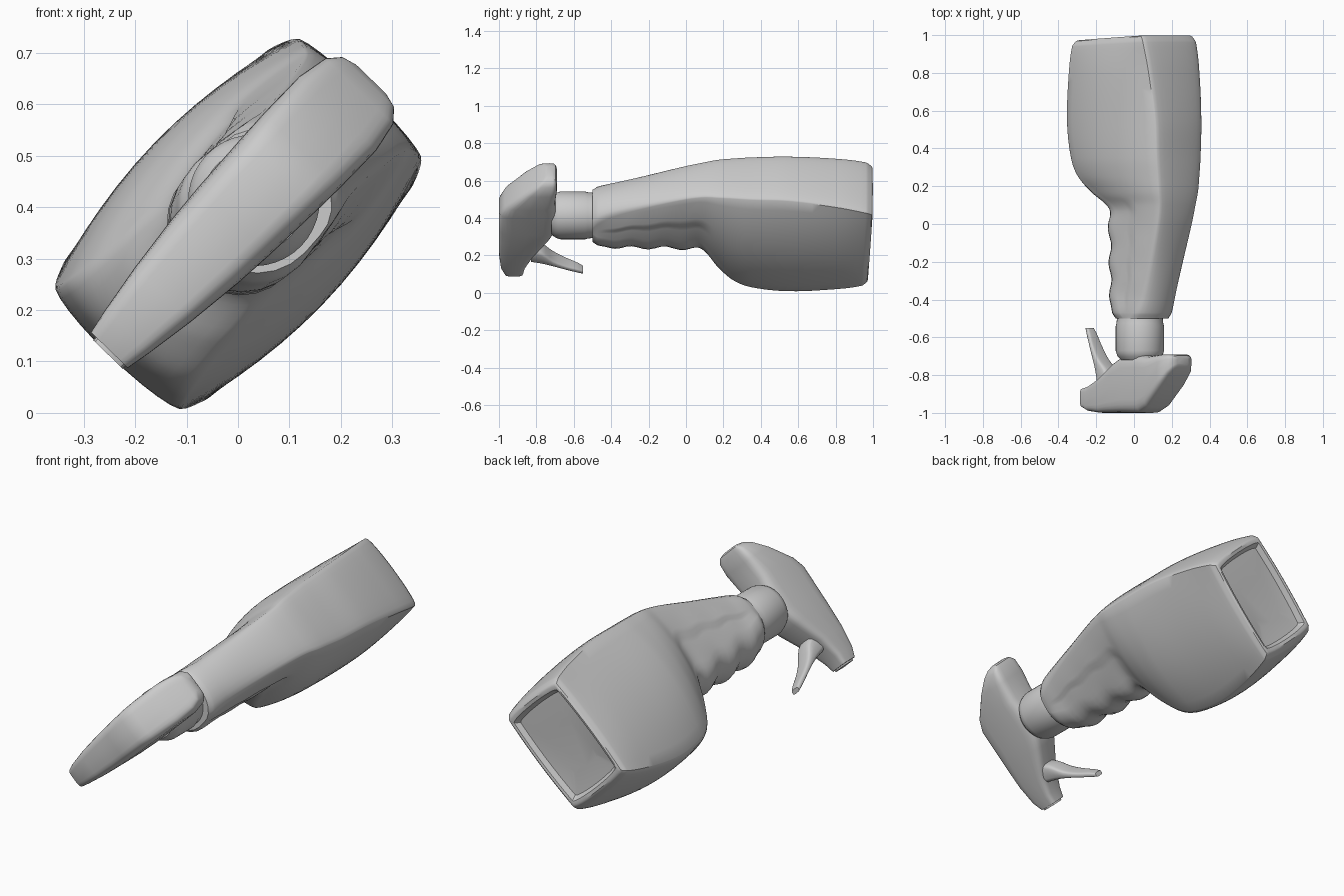
import bpy, bmesh, math

if "Cube" in bpy.data.objects:
    bpy.data.objects.remove(bpy.data.objects["Cube"])

# Bottle lies along y, rolled about its axis: u = front-to-back depth, v = thickness
ANG = math.radians(46)
CU, SU, Z0 = math.cos(ANG), math.sin(ANG), 0.367


def place(u, y, v):
    return (CU * u + SU * v, y, Z0 + SU * u - CU * v)


def make_loft(name, rings, angle=35):
    bm = bmesh.new()
    loops = [[bm.verts.new(place(*p)) for p in ring] for ring in rings]
    n = len(loops[0])
    for a, b in zip(loops, loops[1:]):
        for i in range(n):
            j = (i + 1) % n
            bm.faces.new((a[i], a[j], b[j], b[i]))
    bm.faces.new(loops[0])
    bm.faces.new(loops[-1][::-1])
    bmesh.ops.recalc_face_normals(bm, faces=bm.faces)
    me = bpy.data.meshes.new(name)
    bm.to_mesh(me)
    bm.free()
    ob = bpy.data.objects.new(name, me)
    bpy.context.collection.objects.link(ob)
    bpy.ops.object.select_all(action='DESELECT')
    ob.select_set(True)
    bpy.context.view_layer.objects.active = ob
    bpy.ops.object.shade_smooth_by_angle(angle=math.radians(angle))
    return ob


def resample(rows, steps):
    """Smooth curve through stations; the first column is the position."""
    def slope(i, c):
        a, b = rows[max(i - 1, 0)], rows[min(i + 1, len(rows) - 1)]
        return (b[c] - a[c]) / (b[0] - a[0])
    out = []
    for i in range(len(rows) - 1):
        p, q = rows[i], rows[i + 1]
        d = q[0] - p[0]
        for k in range(steps):
            t = k / steps
            row = [p[0] + d * t]
            for c in range(1, len(p)):
                row.append((2*t**3 - 3*t*t + 1) * p[c] + (t**3 - 2*t*t + t) * d * slope(i, c)
                           + (3*t*t - 2*t**3) * q[c] + (t**3 - t*t) * d * slope(i + 1, c))
            out.append(row)
    return out + [list(rows[-1])]


def superellipse(ca, cb, ra, rb, power, n=28):
    pts = []
    for i in range(n):
        a = 2 * math.pi * i / n
        c, s = math.cos(a), math.sin(a)
        pts.append((ca + ra * math.copysign(abs(c) ** (2 / power), c),
                    cb + rb * math.copysign(abs(s) ** (2 / power), s)))
    return pts


# Bottle: y, front u, back u, nose depth, back rounding, front width, back width, side bulge
stations = [
    (-.50, -.080, .195, .13, .10, .132, .130, .000),
    (-.47, -.100, .210, .13, .08, .142, .130, .000),
    (-.38, -.118, .235, .13, .06, .145, .122, .005),
    (-.20, -.122, .280, .13, .04, .145, .122, .010),
    (.00, -.125, .330, .12, .025, .145, .128, .015),
    (.10, -.142, .348, .11, .02, .145, .135, .022),
    (.17, -.240, .355, .09, .02, .148, .147, .038),
    (.25, -.315, .357, .06, .02, .155, .155, .052),
    (.35, -.343, .357, .035, .02, .163, .164, .058),
    (.55, -.357, .355, .025, .02, .172, .172, .055),
    (.80, -.325, .325, .022, .02, .187, .187, .036),
    (.95, -.290, .290, .02, .02, .195, .195, .014),
    (.98, -.270, .270, .02, .02, .187, .187, .010),
]


def bottle_ring(y, u0, u1, r0, r1, w0, w1, bulge):
    grip = max(0, min(1, (y + .46) / .1, (.14 - y) / .06))
    u0 += -.012 * grip * math.cos(2 * math.pi * (y + .385) / .18)   # finger bumps
    half = []
    for k in range(7):
        a = k * math.pi / 12
        half.append((u0 + r0 * (1 - math.cos(a)), w0 * math.sin(a)))
    for k in range(1, 12):
        t = k / 12
        half.append((u0 + r0 + t * (u1 - r1 - u0 - r0),
                     w0 + t * (w1 - w0) + bulge * 4 * t * (1 - t)))
    for k in range(6, -1, -1):
        a = k * math.pi / 12
        half.append((u1 - r1 * (1 - math.cos(a)), w1 * math.sin(a)))
    # sunken grip panel on the handle sides
    half = [(u, v * (1 - .06 * grip) if i < 12 else v) for i, (u, v) in enumerate(half)]
    full = half + [(u, -v) for u, v in half[-2:0:-1]]
    tilt = .05 * max(0, min(1, (y - .8) / .18))
    return [(u, y + tilt * u, v) for u, v in full]


rings = [bottle_ring(*row) for row in resample(stations, 6)]
# Recessed base
base = rings[-1]
for scale, dy in ((.96, .005), (.90, .002), (.84, -.025), (.5, -.03)):
    rings.append([(u * scale, y + dy, v * scale) for u, y, v in base])
make_loft("bottle", rings)

# Screw collar
make_loft("collar", [[(u, y, v) for u, v in superellipse(.055, -.01, r, r, 2, 40)]
                     for y, r in ((-.72, .10), (-.70, .118), (-.685, .124), (-.67, .128),
                                  (-.54, .128), (-.525, .124), (-.49, .12))])

# Sprayer head, lofted from nozzle to rear: u, top y, bottom y, half width
head = [
    (-.350, -.970, -.870, .050), (-.300, -.990, -.860, .060), (-.200, -1.00, -.815, .076),
    (-.080, -1.00, -.735, .090), (.000, -1.00, -.695, .096), (.130, -1.00, -.690, .102),
    (.190, -.970, -.700, .104), (.290, -.870, -.690, .104), (.350, -.800, -.690, .092),
    (.375, -.765, -.697, .070), (.383, -.745, -.710, .040),
]
make_loft("spray_head", [[(u, y, v - .010) for y, v in
          superellipse((a + b) / 2, 0, (b - a) / 2, w, 5)] for u, a, b, w in head], 40)

# Nozzle tip
make_loft("nozzle", [[(u, y, v - .006) for y, v in superellipse(-.92, 0, r, r, 5, 16)]
                     for u, r in ((-.33, .042), (-.358, .040))])

# Trigger: y, front u, back u, half width
trigger = [
    (-.83, -.250, -.150, .048), (-.77, -.262, -.175, .048), (-.71, -.280, -.235, .045),
    (-.64, -.310, -.280, .038), (-.58, -.337, -.309, .030), (-.55, -.350, -.328, .024),
]
make_loft("trigger", [[(u, y, v) for u, v in
          superellipse((a + b) / 2, 0, (b - a) / 2, w, 4, 20)] for y, a, b, w in resample(trigger, 3)], 40)
